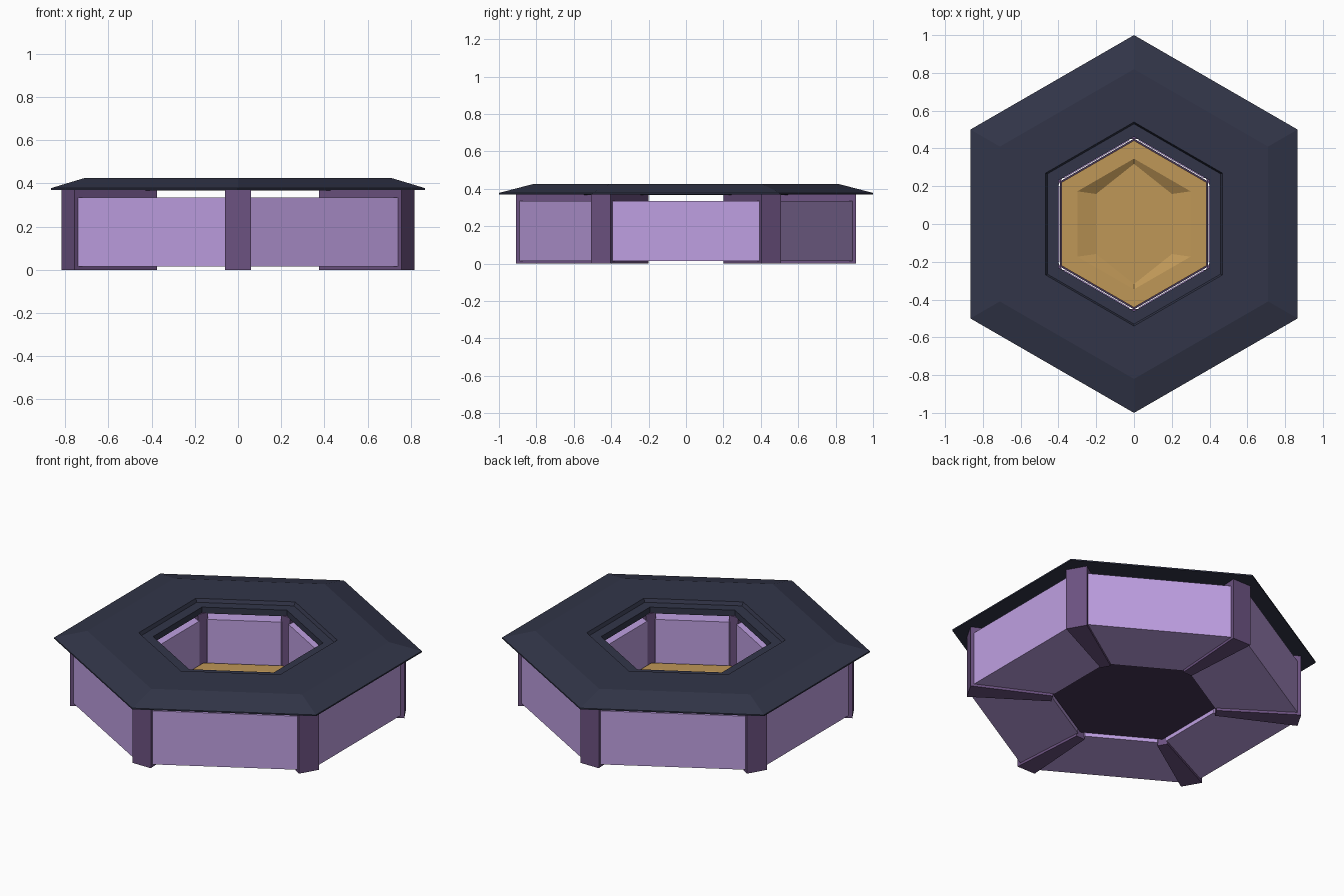
import bpy, bmesh, math
from mathutils import Matrix

if "Cube" in bpy.data.objects:
    bpy.data.objects.remove(bpy.data.objects["Cube"])


def material(name, rgb):
    m = bpy.data.materials.new(name)
    m.diffuse_color = (*rgb, 1)
    m.use_nodes = True
    m.node_tree.nodes["Principled BSDF"].inputs["Base Color"].default_value = m.diffuse_color
    return m


lavender = material("lavender", (0.52, 0.35, 0.76))
plum = material("plum", (0.15, 0.085, 0.22))
slate = material("slate", (0.032, 0.036, 0.066))
gold = material("gold", (0.52, 0.31, 0.095))
dark_plum = material("dark_plum", (0.06, 0.035, 0.09))


def hexagon(r, z, sx=1, sy=1):
    # Corners point along +y and -y
    return [(r * sx * math.cos(math.radians(30 + 60 * i)),
             r * sy * math.sin(math.radians(30 + 60 * i)), z) for i in range(6)]


def loft(name, rings, mat, closed=False, angle=0):
    # Skin matching rings; cap the ends unless the rings form a loop
    bm = bmesh.new()
    loops = [[bm.verts.new(p) for p in ring] for ring in rings]
    n = len(loops[0])
    pairs = list(zip(loops, loops[1:]))
    if closed:
        pairs.append((loops[-1], loops[0]))
    else:
        bm.faces.new(loops[0][::-1])
        bm.faces.new(loops[-1])
    for a, b in pairs:
        for i in range(n):
            j = (i + 1) % n
            bm.faces.new((a[i], a[j], b[j], b[i]))
    bm.transform(Matrix.Rotation(math.radians(angle), 4, 'Z'))
    bmesh.ops.recalc_face_normals(bm, faces=bm.faces)
    me = bpy.data.meshes.new(name)
    bm.to_mesh(me)
    bm.free()
    me.materials.append(mat)
    ob = bpy.data.objects.new(name, me)
    bpy.context.collection.objects.link(ob)
    return ob


def wedge(name, inner, outer, half_in, half_out, z0, z1, mat, angle):
    # Tapered block running outward along +x, then turned about z
    rings = [[(inner, -half_in, z), (outer, -half_out, z),
              (outer, half_out, z), (inner, half_in, z)] for z in (z0, z1)]
    return loft(name, rings, mat, angle=angle)


# Six radial dividers at the corners, six closed panels between them
for i in range(6):
    wedge(f"divider_{i + 1}", 0.45, 0.91, 0.029, 0.06, 0, 0.372, plum, 30 + 60 * i)
    wedge(f"panel_{i + 1}", 0.395, 0.80, 0.2, 0.4, 0.015, 0.335, lavender, 60 * i)

# Hexagonal top ring: sloped outer edge and a stepped opening
top_profile = [(1.0, 0.37), (1.0, 0.378), (0.82, 0.425), (0.54, 0.425),
               (0.53, 0.405), (0.462, 0.405), (0.462, 0.368)]
loft("top_ring", [hexagon(r, z) for r, z in top_profile], slate, closed=True)

# Base plate closing the well
loft("base_plate", [hexagon(0.452, 0.035), hexagon(0.452, 0.045)], dark_plum)

# Gold floor with a shallow tapered recess
loft("floor", [hexagon(0.442, 0.045), hexagon(0.442, 0.08), hexagon(0.346, 0.08),
               hexagon(0.346, 0.05, 0.67, 0.92)], gold)
